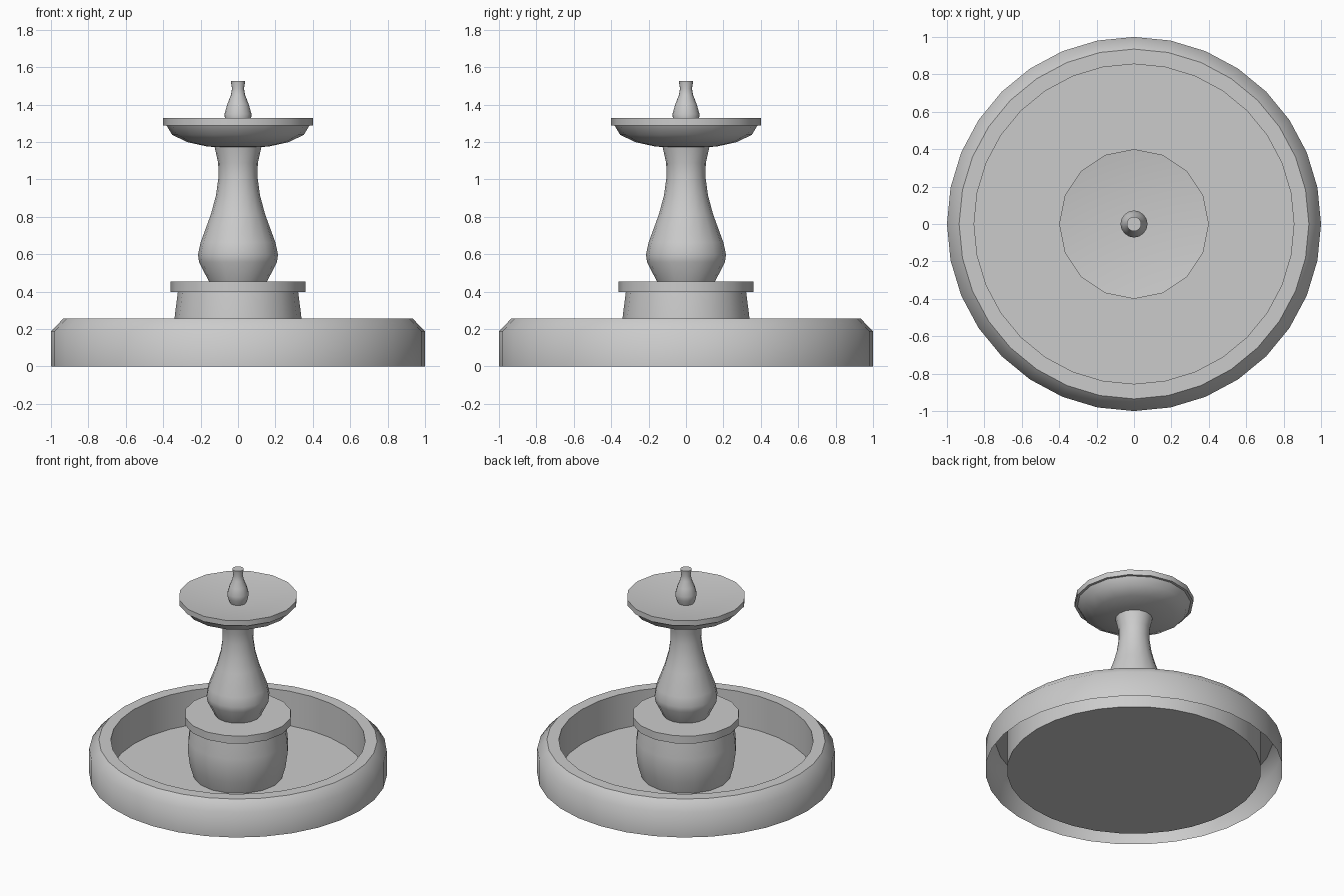
import bpy, bmesh, math

if "Cube" in bpy.data.objects:
    bpy.data.objects.remove(bpy.data.objects["Cube"])


def lathe(name, profile, sides, z=0.0, scale=1.0):
    """Spin a (radius, height) profile around the z axis; radius 0 closes with a point."""
    bm = bmesh.new()
    rings = []
    for r, h in profile:
        if r == 0:
            rings.append([bm.verts.new((0, 0, z + h * scale))] * sides)
        else:
            rings.append([bm.verts.new((r * scale * math.cos(2 * math.pi * i / sides),
                                        r * scale * math.sin(2 * math.pi * i / sides),
                                        z + h * scale)) for i in range(sides)])
    for a, b in zip(rings, rings[1:]):
        for i in range(sides):
            j = (i + 1) % sides
            bm.faces.new(list(dict.fromkeys((a[i], a[j], b[j], b[i]))))
    mesh = bpy.data.meshes.new(name)
    bm.to_mesh(mesh)
    bm.free()
    obj = bpy.data.objects.new(name, mesh)
    bpy.context.collection.objects.link(obj)
    bpy.ops.object.select_all(action='DESELECT')
    obj.select_set(True)
    bpy.context.view_layer.objects.active = obj
    bpy.ops.object.shade_smooth_by_angle(angle=math.radians(45))
    return obj


# Lower basin: hollow wall, open underneath, with a flat floor
lathe("basin", [(1, 0), (1, 0.187), (0.935, 0.255), (0.855, 0.255),
                (0.855, 0), (0, 0)], 32)

# Bulging pedestal with a flat cap
lathe("pedestal", [(0.30, 0), (0.327, 0.09), (0.342, 0.2), (0.338, 0.27), (0.322, 0.397),
                   (0.36, 0.397), (0.36, 0.453), (0.155, 0.453)], 16)

# Baluster column, reused at one third size as the spout
baluster = [(0.155, 0), (0.208, 0.105), (0.214, 0.145), (0.20, 0.21), (0.145, 0.36),
            (0.118, 0.46), (0.104, 0.56), (0.106, 0.635), (0.125, 0.72)]
lathe("column", baluster, 16, z=0.453)

# Upper dish with a shallow sloping inside
lathe("upper_dish", [(0.12, 1.172), (0.17, 1.177), (0.27, 1.199), (0.352, 1.238),
                     (0.382, 1.288), (0.40, 1.288), (0.40, 1.327), (0, 1.272)], 16)

# Spout
spout = [(0.155, 0), (0.20, 0.12), (0.208, 0.21), (0.165, 0.36), (0.11, 0.5),
         (0.092, 0.6), (0.112, 0.72), (0, 0.72)]
lathe("spout", spout, 16, z=1.277, scale=0.347)
